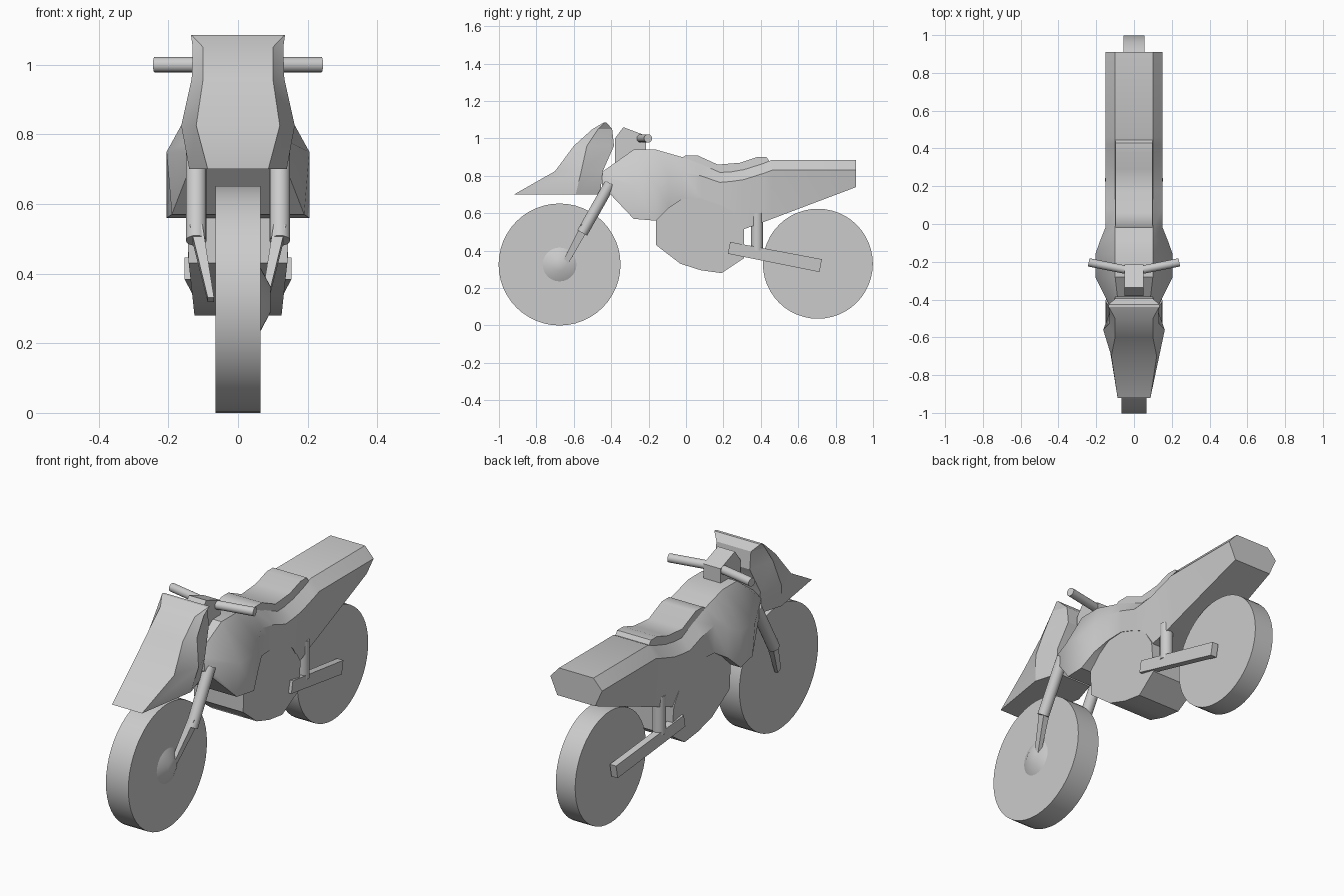
import bpy, bmesh, math
from mathutils import Vector

grey = bpy.data.materials.new("plain_grey")
grey.diffuse_color = (0.6, 0.6, 0.6, 1)


def finish(name, bm, angle=30):
    bmesh.ops.recalc_face_normals(bm, faces=bm.faces)
    me = bpy.data.meshes.new(name)
    bm.to_mesh(me)
    bm.free()
    me.materials.append(grey)
    ob = bpy.data.objects.new(name, me)
    bpy.context.collection.objects.link(ob)
    bpy.ops.object.select_all(action='DESELECT')
    bpy.context.view_layer.objects.active = ob
    ob.select_set(True)
    bpy.ops.object.shade_smooth_by_angle(angle=math.radians(angle))
    return ob


def loft(name, rings, angle=30):
    """Skin closed rings of equal length and cap both ends."""
    bm = bmesh.new()
    rows = [[bm.verts.new(p) for p in r] for r in rings]
    n = len(rows[0])
    for a, b in zip(rows, rows[1:]):
        for i in range(n):
            j = (i + 1) % n
            bm.faces.new((a[i], a[j], b[j], b[i]))
    bm.faces.new(rows[0])
    bm.faces.new(rows[-1])
    return finish(name, bm, angle)


def rod(name, p, q, r1, r2, n=16):
    """Round bar or cone from p to q."""
    p, q = Vector(p), Vector(q)
    turn = (q - p).to_track_quat('Z', 'Y')
    circle = [Vector((math.cos(t), math.sin(t), 0))
              for t in (2 * math.pi * i / n for i in range(n))]
    return loft(name, [[p + turn @ (c * r1) for c in circle],
                       [q + turn @ (c * r2) for c in circle]])


def beam(name, p, q, size_p, size_q):
    """Tapered bar lying in a near-vertical plane; sizes are (x, across)."""
    rings = []
    d = Vector(q) - Vector(p)
    up = Vector((0, -d.z, d.y)).normalized()
    for c, (w, h) in ((p, size_p), (q, size_q)):
        rings.append([Vector(c) + Vector((sx * w / 2, 0, 0)) + up * (sz * h / 2)
                      for sx, sz in ((-1, -1), (1, -1), (1, 1), (-1, 1))])
    return loft(name, rings)


def prism(name, profile, width):
    """Side profile (y, z) spread to both sides; width(z) is the half width."""
    return loft(name, [[(s * width(z), y, z) for y, z in profile] for s in (-1, 1)])


def mirrored(half):
    """Close a right-hand half ring by mirroring it across x."""
    return half + [(-x, y, z) for x, y, z in reversed(half)]


# Wheels and the hub on the right face of the front wheel
rod("front_wheel", (-0.065, -0.676, 0.326), (0.065, -0.676, 0.326), 0.326, 0.326, 48)
rod("rear_wheel", (-0.056, 0.705, 0.33), (0.056, 0.705, 0.33), 0.294, 0.294, 48)
rod("front_hub", (0.06, -0.676, 0.326), (0.094, -0.676, 0.326), 0.1, 0.036, 24)

# Body: y, top z, top width, shoulder z, shoulder width, bottom z, bottom width
body = [
    (-0.45, 0.82, 0.08, 0.79, 0.12, 0.75, 0.12),
    (-0.28, 0.94, 0.10, 0.75, 0.205, 0.57, 0.19),
    (-0.16, 0.94, 0.10, 0.75, 0.205, 0.56, 0.205),
    (-0.09, 0.92, 0.10, 0.79, 0.18, 0.63, 0.18),
    (-0.02, 0.90, 0.10, 0.82, 0.152, 0.675, 0.152),
    (0.08, 0.865, 0.10, 0.80, 0.15, 0.68, 0.15),
    (0.18, 0.82, 0.10, 0.765, 0.15, 0.645, 0.15),
    (0.24, 0.823, 0.10, 0.77, 0.15, 0.615, 0.15),
    (0.31, 0.835, 0.10, 0.78, 0.15, 0.515, 0.14),
    (0.42, 0.87, 0.10, 0.815, 0.15, 0.555, 0.13),
    (0.46, 0.885, 0.10, 0.83, 0.15, 0.57, 0.13),
    (0.91, 0.885, 0.10, 0.83, 0.15, 0.74, 0.11),
]
loft("body", [mirrored([(tw, y, tz), (sw, y, sz), (bw, y, bz)])
              for y, tz, tw, sz, sw, bz, bw in body], 35)

# Seat pad following the dip in the body
seat = [(-0.025, 0.895, 0.86), (0.0, 0.91, 0.85), (0.06, 0.91, 0.84), (0.17, 0.86, 0.79),
        (0.29, 0.87, 0.80), (0.38, 0.90, 0.83), (0.43, 0.90, 0.84), (0.445, 0.88, 0.85)]
loft("seat", [mirrored([(0.098, y, t), (0.104, y, b)]) for y, t, b in seat], 35)

# Engine block, narrowing toward the bottom
prism("engine", [(-0.16, 0.56), (-0.16, 0.43), (-0.03, 0.33), (0.08, 0.295), (0.19, 0.28),
                 (0.31, 0.36), (0.31, 0.52), (0.24, 0.63), (0.08, 0.69), (-0.02, 0.685),
                 (-0.10, 0.63)],
      lambda z: 0.125 + 0.022 * min(1, (z - 0.28) / 0.2))

# Front cowl: z, then (x, y) of the front crease, side crease and back edge
cowl = [
    (0.70, (0.087, -0.92), (0.14, -0.59), (0.10, -0.46)),
    (0.825, (0.12, -0.70), (0.163, -0.56), (0.12, -0.445)),
    (0.96, (0.10, -0.60), (0.133, -0.53), (0.10, -0.385)),
    (1.05, (0.10, -0.50), (0.13, -0.47), (0.10, -0.395)),
    (1.085, (0.133, -0.44), (0.135, -0.435), (0.133, -0.425)),
]
loft("front_cowl", [mirrored([(x, y, z) for x, y in pts]) for z, *pts in cowl], 25)

# Handlebar mount
prism("handlebar_mount", [(-0.38, 1.0), (-0.335, 1.06), (-0.215, 1.015), (-0.215, 0.92),
                          (-0.38, 0.86)], lambda z: 0.05)

for s, side in ((-1, "left"), (1, "right")):
    # Handlebar, fork and rear suspension on each side
    rod(side + "_handlebar", (s * 0.03, -0.245, 1.0), (s * 0.24, -0.203, 1.0), 0.022, 0.022)
    rod(side + "_fork_tube", (s * 0.12, -0.405, 0.76), (s * 0.12, -0.555, 0.495), 0.03, 0.03)
    beam(side + "_fork_leg", (s * 0.12, -0.54, 0.53), (s * 0.078, -0.65, 0.325),
         (0.036, 0.045), (0.018, 0.03))
    beam(side + "_swingarm", (s * 0.135, 0.23, 0.415), (s * 0.085, 0.72, 0.32),
         (0.036, 0.064), (0.036, 0.07))
    rod(side + "_shock", (s * 0.11, 0.38, 0.60), (s * 0.11, 0.38, 0.40), 0.033, 0.033)
